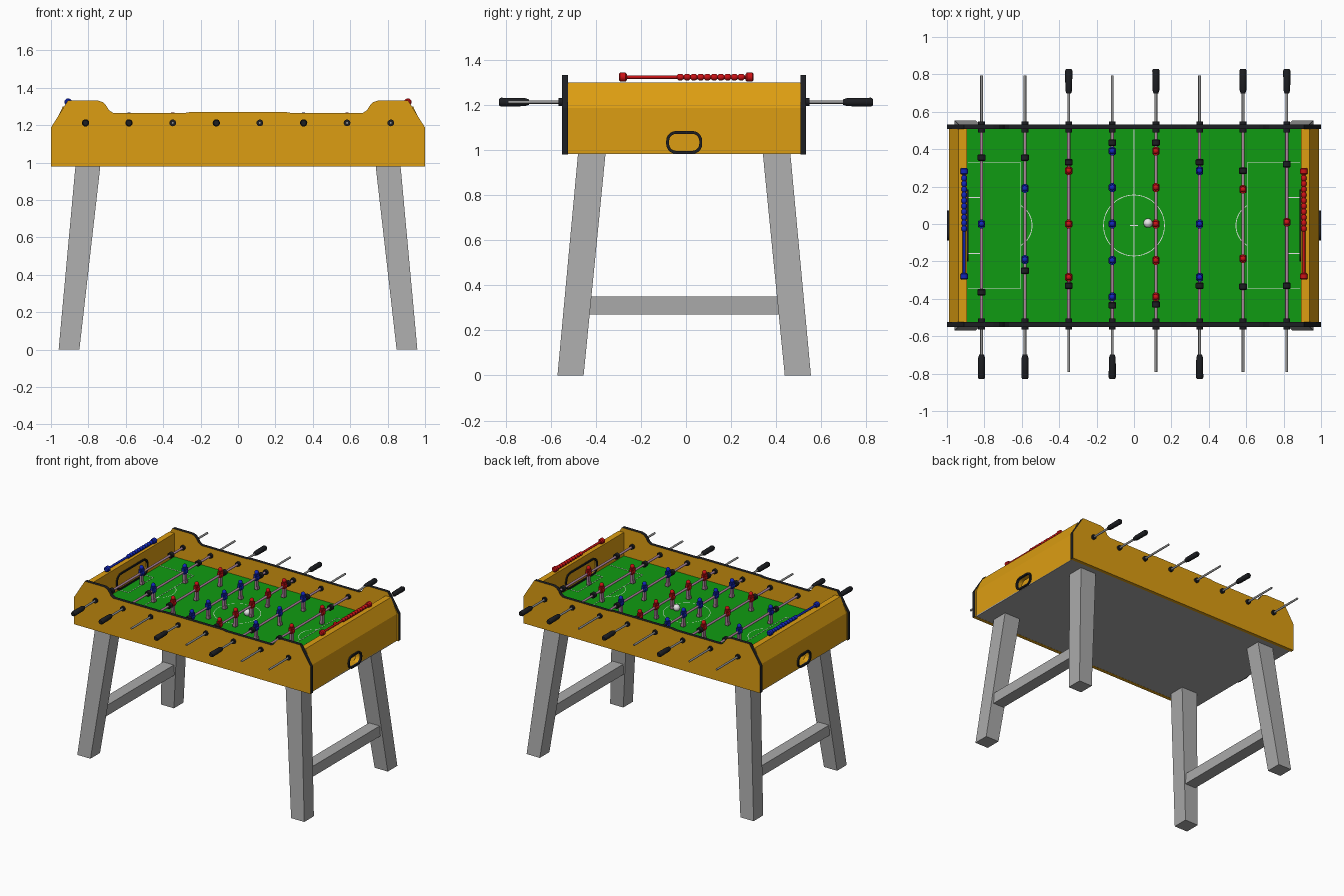
import bpy, bmesh, math
from mathutils import Matrix, Vector

if "Cube" in bpy.data.objects:
    bpy.data.objects.remove(bpy.data.objects["Cube"])

def mat(name, r, g, b):
    m = bpy.data.materials.new(name)
    m.diffuse_color = (r, g, b, 1)
    m.use_nodes = True
    m.node_tree.nodes["Principled BSDF"].inputs["Base Color"].default_value = m.diffuse_color
    return m

YELLOW = mat("golden_yellow", 0.72, 0.34, 0.006)
BLACK = mat("black_plastic", 0.012, 0.013, 0.016)
GREY = mat("leg_grey", 0.40, 0.40, 0.40)
GREEN = mat("field_green", 0.005, 0.33, 0.006)
WHITE = mat("white", 0.8, 0.8, 0.8)
RED = mat("team_red", 0.60, 0.006, 0.008)
BLUE = mat("team_blue", 0.006, 0.02, 0.50)
STEEL = mat("steel", 0.30, 0.30, 0.30)
MAUVE = mat("mauve", 0.42, 0.24, 0.34)

YC = -0.008          # the cabinet sits slightly towards the front
FIELD_Z = 1.12
ROD_Z = 1.212

def finish(name, bm, mats, smooth=False):
    bmesh.ops.recalc_face_normals(bm, faces=bm.faces)
    if smooth:
        for f in bm.faces:
            f.smooth = True
        for e in bm.edges:
            e.smooth = e.calc_face_angle(0) < math.radians(40)
    me = bpy.data.meshes.new(name)
    bm.to_mesh(me)
    bm.free()
    for m in mats:
        me.materials.append(m)
    return place(name, me)

def place(name, me, loc=(0, 0, 0)):
    ob = bpy.data.objects.new(name, me)
    ob.location = loc
    bpy.context.collection.objects.link(ob)
    return ob

def box(bm, x0, x1, y0, y1, z0, z1, mi=0):
    m = Matrix.Translation(((x0 + x1) / 2, (y0 + y1) / 2, (z0 + z1) / 2)) @ \
        Matrix.Diagonal((x1 - x0, y1 - y0, z1 - z0, 1))
    for v in bmesh.ops.create_cube(bm, size=1, matrix=m)["verts"]:
        for f in v.link_faces:
            f.material_index = mi

def loft(bm, a, b):
    """Closed solid between two matching outlines."""
    va, vb = [bm.verts.new(p) for p in a], [bm.verts.new(p) for p in b]
    n = len(va)
    bm.faces.new(va)
    bm.faces.new(vb[::-1])
    for i in range(n):
        bm.faces.new((va[i], vb[i], vb[(i + 1) % n], va[(i + 1) % n]))

def lathe(bm, profile, x=0, z=0, segs=16, mi=0):
    """Solid of revolution about the y direction from (y, radius) pairs."""
    rings = []
    for y, r in profile:
        rings.append([bm.verts.new((x + r * math.cos(t), y, z + r * math.sin(t)))
                      for t in (2 * math.pi * i / segs for i in range(segs))])
    faces = [bm.faces.new(rings[0]), bm.faces.new(rings[-1][::-1])]
    for a, b in zip(rings, rings[1:]):
        for i in range(segs):
            j = (i + 1) % segs
            faces.append(bm.faces.new((a[i], b[i], b[j], a[j])))
    for f in faces:
        f.material_index = mi

def ball(bm, c, r, mi=0, seg=14):
    for v in bmesh.ops.create_uvsphere(bm, u_segments=seg, v_segments=seg // 2 + 1, radius=r,
                                       matrix=Matrix.Translation(c))["verts"]:
        for f in v.link_faces:
            f.material_index = mi

def rounded(x, hy, z0, z1, r, inset=0):
    """Rounded rectangle outline in the y-z plane."""
    hy, z0, z1, r = hy - inset, z0 + inset, z1 - inset, r - inset
    pts = []
    for k, (cy, cz) in enumerate(((hy - r, z1 - r), (r - hy, z1 - r), (r - hy, z0 + r), (hy - r, z0 + r))):
        for i in range(6):
            t = math.pi / 2 * (k + i / 5)
            pts.append((x, cy + r * math.cos(t) + YC, cz + r * math.sin(t)))
    return pts

def rim(name, x0, x1, hy, z0, z1, r, t):
    bm = bmesh.new()
    loops = [[bm.verts.new(p) for p in rounded(x, hy, z0, z1, r, i)]
             for x, i in ((x0, 0), (x1, 0), (x1, t), (x0, t))]
    n = len(loops[0])
    for a, b in zip(loops, loops[1:] + loops[:1]):
        for i in range(n):
            bm.faces.new((a[i], a[(i + 1) % n], b[(i + 1) % n], b[i]))
    finish(name, bm, [BLACK], True)

# long side panels: yellow faces, black edge band
half = [(-1, .98), (-1, 1.187), (-.909, 1.332), (-.75, 1.332), (-.722, 1.323), (-.703, 1.302),
        (-.69, 1.28), (-.668, 1.266), (-.28, 1.266), (-.25, 1.271)]
outline = half + [(-x, z) for x, z in half[::-1]]
for name, y0, y1 in (("front_panel", -.551, -.524), ("back_panel", .507, .533)):
    bm = bmesh.new()
    loft(bm, [(x, y0, z) for x, z in outline], [(x, y1, z) for x, z in outline])
    bmesh.ops.recalc_face_normals(bm, faces=bm.faces)
    for f in bm.faces:
        f.material_index = int(abs(f.normal.y) < .5 and f.normal.z > -.5)
    finish(name, bm, [YELLOW, BLACK])

# hollow end walls with a goal mouth inside and a ball return outside
for s, side in ((-1, "left"), (1, "right")):
    bm = bmesh.new()
    prof = [(.892, .985), (.989, .985), (.989, 1.187), (.937, 1.299), (.892, 1.299)]
    loft(bm, [(s * x, -.524, z) for x, z in prof], [(s * x, .507, z) for x, z in prof])
    wall = finish(side + "_end_wall", bm, [YELLOW])
    cuts = []
    bm = bmesh.new()
    box(bm, *sorted((s * .907, s * .95)), -.25, .25, .992, 1.25)
    cuts.append(finish(side + "_cavity_cutter", bm, [YELLOW]))
    for nm, x0, x1, dims in (("goal", .86, .93, (.185, 1.122, 1.24, .05)),
                             ("return", .93, 1.05, (.072, .994, 1.074, .036))):
        bm = bmesh.new()
        loft(bm, rounded(s * x0, *dims), rounded(s * x1, *dims))
        cuts.append(finish(f"{side}_{nm}_cutter", bm, [YELLOW]))
    for c in cuts:
        m = wall.modifiers.new(c.name, "BOOLEAN")
        m.operation, m.object, m.solver = "DIFFERENCE", c, "EXACT"
        c.hide_render = True
        c.hide_set(True)
    rim(side + "_goal_rim", s * .884, s * .894, .192, 1.116, 1.247, .056, .013)
    rim(side + "_return_rim", s * .985, s * 1.0, .08, .983, 1.084, .044, .013)

# cabinet floor and playing field
bm = bmesh.new()
box(bm, -.989, .989, -.524, .507, .981, .99)
finish("cabinet_floor", bm, [GREY])
bm = bmesh.new()
box(bm, -.892, .892, -.524, .507, FIELD_Z - .01, FIELD_Z)
finish("field", bm, [GREEN])

# painted field lines
bm = bmesh.new()
def line(x0, x1, y0, y1):
    box(bm, min(x0, x1) - .002, max(x0, x1) + .002, y0 - .002 + YC, y1 + .002 + YC, FIELD_Z, FIELD_Z + .0015)
def arc(cx, r, a0, a1, n):
    pairs = []
    for i in range(n + 1):
        t = a0 + (a1 - a0) * i / n
        pairs.append([bm.verts.new((cx + q * math.cos(t), q * math.sin(t) + YC, FIELD_Z + .0015))
                      for q in (r - .002, r + .002)])
    for p, q in zip(pairs, pairs[1:]):
        bm.faces.new((p[0], p[1], q[1], q[0]))
line(0, 0, -.51, .51)
line(-.02, .02, 0, 0)
arc(0, .163, 0, 2 * math.pi, 48)
for s in (-1, 1):
    for depth, hy in ((.605, .335), (.815, .15)):
        line(s * depth, s * depth, -hy, hy)
        for e in (-hy, hy):
            line(s * depth, s * .885, e, e)
    arc(s * .67, .125, (math.pi if s > 0 else 0) - 1.02, (math.pi if s > 0 else 0) + 1.02, 16)
finish("field_lines", bm, [WHITE])

# splayed legs and cross bars
for sx, xn in ((-1, "left"), (1, "right")):
    for sy, yn in ((-1, "front"), (1, "back")):
        def quad(xa, xb, ya, yb, z):
            return [(sx * x, sy * y + YC, z) for x, y in ((xa, ya), (xb, ya), (xb, yb), (xa, yb))]
        bm = bmesh.new()
        loft(bm, quad(.848, .959, .446, .562, 0), quad(.736, .869, .349, .471, .982))
        finish(f"{xn}_{yn}_leg", bm, [GREY])
    bm = bmesh.new()
    box(bm, *sorted((sx * .825, sx * .915)), -.44, .425, .27, .35)
    finish(xn + "_cross_bar", bm, [GREY])

# player figures, hung around the rod; d is the kicking direction
def figure(name, team, d):
    bm = bmesh.new()
    lathe(bm, [(-.02, .013), (-.014, .019), (.014, .019), (.02, .013)], segs=12)
    box(bm, -.013, .013, -.018, .018, -.016, .03)
    for s in (-1, 1):
        box(bm, -.009, .009, *sorted((s * .017, s * .023)), -.012, .026)
    ball(bm, (0, 0, .041), .016, seg=12)
    box(bm, -.009, .009, -.013, .013, -.066, -.014, 1)
    box(bm, *sorted((-d * .009, d * .016)), -.014, .014, -.086, -.064, 1)
    ob = finish(name, bm, [team, MAUVE], True)
    me = ob.data
    bpy.data.objects.remove(ob)
    return me
teams = {"red": (RED, figure("red_player", RED, -1)), "blue": (BLUE, figure("blue_player", BLUE, 1))}

# rods: x, team, player positions, rubber bumper positions
rods = [(-.815, "blue", (0,), (.355, -.365)), (-.583, "blue", (-.19, .19), (.355, -.25)),
        (-.349, "red", (-.285, 0, .285), (.33, -.33)),
        (-.116, "blue", (-.39, -.195, 0, .195, .39), (.435, -.435)),
        (.117, "red", (-.39, -.195, 0, .195, .39), (.435, -.43)),
        (.351, "blue", (-.285, 0, .285), (.33, -.33)),
        (.583, "red", (-.185, .185), (.285, -.335)), (.817, "red", (.01,), (.32, -.33))]
for n, (x, team, players, bumpers) in enumerate(rods, 1):
    h = 1 if team == "red" else -1            # handle side
    bm = bmesh.new()
    lathe(bm, [(-.52, .0085), (.505, .0085)], x, ROD_Z, 12, 1)
    for s in (-1, 1):
        a, b = (-.79, -.52) if s < 0 else (.505, .795)
        lathe(bm, [(a, .0075), (b, .0075)], x, ROD_Z, 12)
    finish(f"rod_{n}", bm, [STEEL, MAUVE], True)
    bm = bmesh.new()
    lathe(bm, [(h * y, r) for y, r in ((.697, .012), (.715, .018), (.82, .0195), (.83, .014))], x, ROD_Z)
    finish(f"handle_{n}", bm, [BLACK], True)
    bm = bmesh.new()
    for y in bumpers:
        lathe(bm, [(y - .017, .017), (y - .013, .021), (y + .013, .021), (y + .017, .017)], x, ROD_Z)
    finish(f"bumpers_{n}", bm, [BLACK], True)
    bm = bmesh.new()
    for a, b in ((-.565, -.505), (.488, .548)):
        lathe(bm, [(a, .018), (b, .018)], x, ROD_Z)
    finish(f"bearings_{n}", bm, [BLACK], True)
    for k, y in enumerate(players, 1):
        place(f"{team}_player_{n}_{k}", teams[team][1], (x, y, ROD_Z))

# score counters: rod, end knobs and ten beads
for s, team in ((-1, "blue"), (1, "red")):
    x, z = s * .908, 1.323
    bm = bmesh.new()
    lathe(bm, [(-.28, .008), (.28, .008)], x, z, 12)
    for y in (-.28, .282):
        lathe(bm, [(y - .018, .013), (y - .012, .02), (y + .012, .02), (y + .018, .013)], x, z)
    for i in range(10):
        y = -.025 + i * .03
        lathe(bm, [(y - .014, .009), (y - .007, .0145), (y + .007, .0145), (y + .014, .009)], x, z, 12)
    finish(team + "_score_counter", bm, [teams[team][0]], True)

# ball
bm = bmesh.new()
ball(bm, (.075, .005, FIELD_Z + .025), .025, seg=20)
finish("ball", bm, [WHITE], True)
